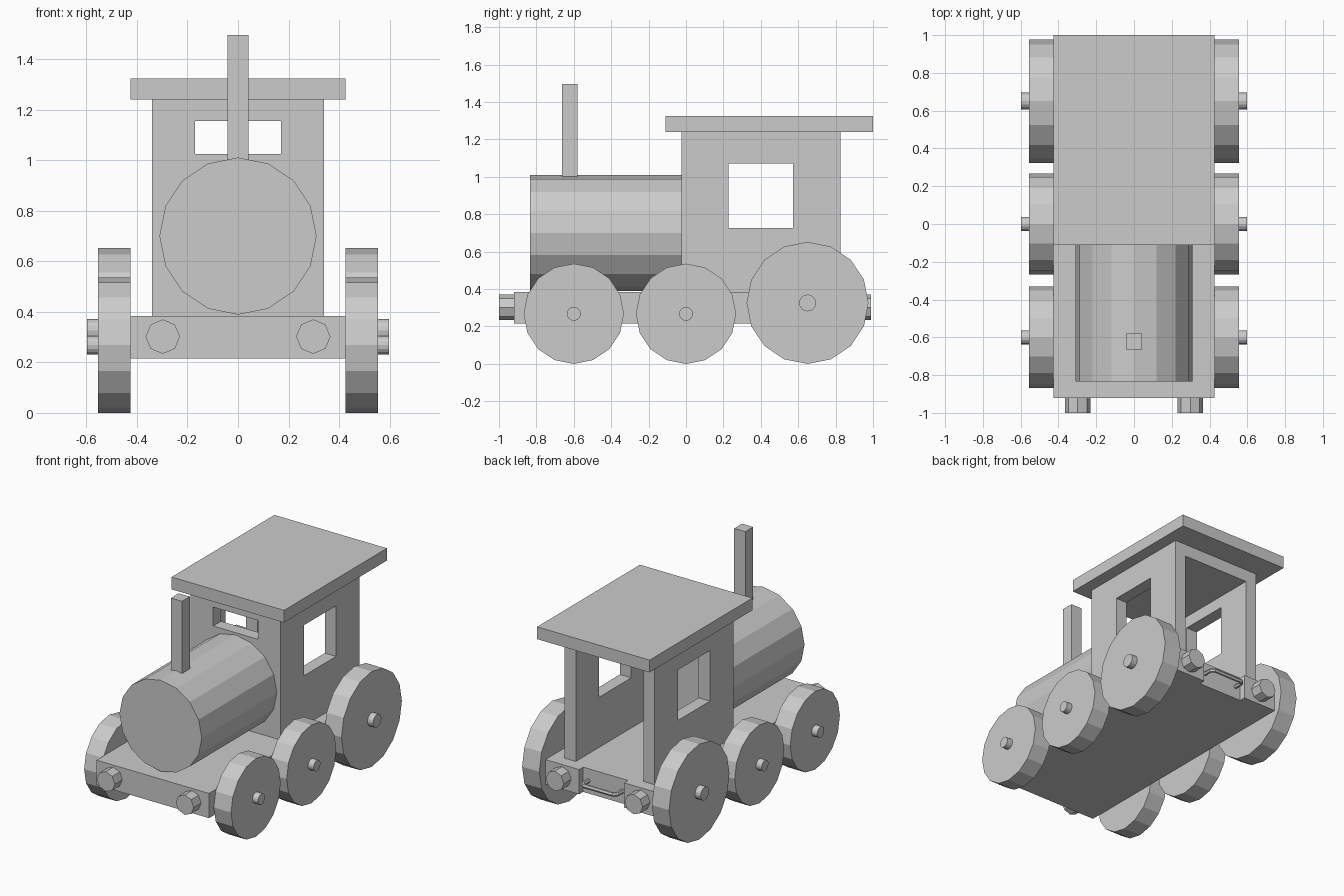
import bpy, bmesh
from math import pi
from mathutils import Matrix, Vector

if "Cube" in bpy.data.objects:
    bpy.data.objects.remove(bpy.data.objects["Cube"])


def finish(name, bm):
    bmesh.ops.recalc_face_normals(bm, faces=bm.faces)
    me = bpy.data.meshes.new(name)
    bm.to_mesh(me)
    bm.free()
    ob = bpy.data.objects.new(name, me)
    bpy.context.collection.objects.link(ob)
    return ob


def box(name, x, y, z):
    """Box from (min, max) ranges."""
    bm = bmesh.new()
    bmesh.ops.create_cube(bm, size=1)
    for v in bm.verts:
        v.co = [r[0] + (c + 0.5) * (r[1] - r[0]) for c, r in zip(v.co, (x, y, z))]
    return finish(name, bm)


def cylinder(name, start, end, r, sides):
    """Horizontal cylinder with a vertex pointing straight up."""
    a, b = Vector(start), Vector(end)
    axis = (b - a).normalized()
    up = Vector((0, 0, 1))
    rot = Matrix((axis.cross(up), up, axis)).transposed().to_4x4()
    bm = bmesh.new()
    bmesh.ops.create_cone(bm, cap_ends=True, segments=sides, radius1=r, radius2=r,
                          depth=(b - a).length,
                          matrix=Matrix.Translation((a + b) / 2) @ rot @ Matrix.Rotation(pi / 2, 4, 'Z'))
    return finish(name, bm)


def cut(ob, *ranges):
    """Subtract boxes from an object, then discard the cutters."""
    for x, y, z in ranges:
        c = box("cutter", x, y, z)
        c.hide_render = True
        m = ob.modifiers.new("cut", 'BOOLEAN')
        m.object, m.operation, m.solver = c, 'DIFFERENCE', 'EXACT'
        bpy.context.view_layer.objects.active = ob
        bpy.ops.object.modifier_apply(modifier=m.name)
        bpy.data.objects.remove(c)


# Chassis with a shallow notch at the rear
chassis = box("chassis", (-0.425, 0.425), (-0.92, 0.91), (0.215, 0.384))
cut(chassis, ((-0.17, 0.17), (0.867, 1.0), (0.1, 0.5)))

# Cab: hollow, open at the back, with side and front windows
cab = box("cab", (-0.34, 0.34), (-0.025, 0.825), (0.384, 1.241))
cut(cab,
    ((-0.255, 0.255), (0.06, 1.0), (0.3, 1.155)),
    ((-0.5, 0.5), (0.227, 0.572), (0.727, 1.072)),
    ((-0.17, 0.17), (-0.1, 0.1), (1.026, 1.155)))
box("roof", (-0.425, 0.425), (-0.11, 1.0), (1.241, 1.325))

# Boiler and chimney
cylinder("boiler", (0, -0.835, 0.7), (0, -0.025, 0.7), 0.311, 16)
box("chimney", (-0.042, 0.042), (-0.664, -0.58), (0.98, 1.496))

# Wheels with axle stubs, and buffers, on both sides
for side, s in (("left", -1), ("right", 1)):
    for pos, y, r, hub in (("front", -0.6, 0.268, 0.037),
                           ("middle", 0.0, 0.268, 0.037),
                           ("rear", 0.65, 0.326, 0.045)):
        cylinder(f"{pos}_wheel_{side}", (s * 0.425, y, r), (s * 0.555, y, r), r, 16)
        cylinder(f"{pos}_axle_{side}", (s * 0.55, y, r), (s * 0.597, y, r), hub, 16)
    for pos, y0, y1 in (("front", -0.92, -1.0), ("rear", 0.91, 0.99)):
        cylinder(f"{pos}_buffer_{side}", (s * 0.298, y0, 0.302), (s * 0.298, y1, 0.302), 0.068, 8)

# Rear handle: a U-shaped bar in the notch
cu = bpy.data.curves.new("rear_handle", 'CURVE')
cu.dimensions = '3D'
cu.bevel_depth = 0.014
cu.bevel_resolution = 1
cu.use_fill_caps = True
path = [(-0.13, 0.86), (-0.13, 0.925), (-0.11, 0.945),
        (0.11, 0.945), (0.13, 0.925), (0.13, 0.86)]
sp = cu.splines.new('POLY')
sp.points.add(len(path) - 1)
for p, (x, y) in zip(sp.points, path):
    p.co = (x, y, 0.302, 1)
sp.use_smooth = False
bpy.context.collection.objects.link(bpy.data.objects.new("rear_handle", cu))
